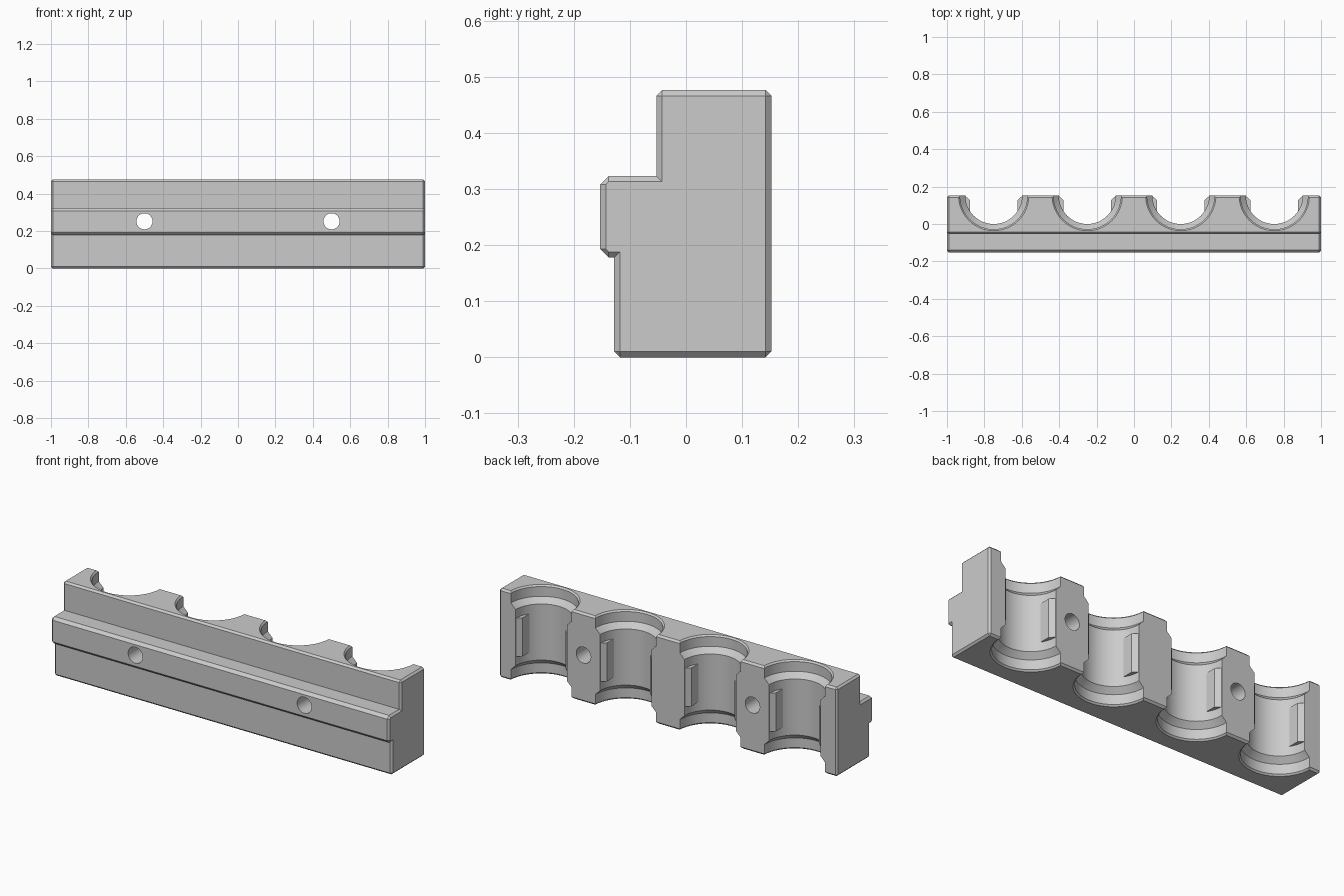
import bpy, bmesh, math

cube = bpy.data.objects.get("Cube")
if cube:
    bpy.data.objects.remove(cube)

grey = bpy.data.materials.new("plain grey")
grey.use_nodes = True
COLOUR = (0.6, 0.6, 0.6, 1)
grey.diffuse_color = COLOUR
grey.node_tree.nodes["Principled BSDF"].inputs["Base Color"].default_value = COLOUR

BACK, HEIGHT, EDGE = 0.152, 0.476, 0.01


def make_object(name, bm):
    bmesh.ops.recalc_face_normals(bm, faces=bm.faces)
    mesh = bpy.data.meshes.new(name)
    bm.to_mesh(mesh)
    bm.free()
    mesh.materials.append(grey)
    obj = bpy.data.objects.new(name, mesh)
    bpy.context.collection.objects.link(obj)
    return obj


def skin(bm, rings):
    """Join rings of points into a closed solid."""
    rows = [[bm.verts.new(p) for p in ring] for ring in rings]
    n = len(rows[0])
    for a, b in zip(rows, rows[1:]):
        for i in range(n):
            j = (i + 1) % n
            bm.faces.new((a[i], a[j], b[j], b[i]))
    bm.faces.new(rows[0])
    bm.faces.new(rows[-1])


def unit(a, b):
    d = (b[0] - a[0], b[1] - a[1])
    length = math.hypot(*d)
    return d[0] / length, d[1] / length


def section(corners, inset):
    """Chamfered, optionally inset, counterclockwise outline in (y, z)."""
    out = []
    for i, (y, z, chamfer) in enumerate(corners):
        before, after = corners[i - 1], corners[(i + 1) % len(corners)]
        d1, d2 = unit(before, (y, z)), unit((y, z), after)
        py = y - (d1[1] + d2[1]) * inset
        pz = z + (d1[0] + d2[0]) * inset
        c = max(chamfer - inset, 0)
        out += [(py - d1[0] * c, pz - d1[1] * c), (py + d2[0] * c, pz + d2[1] * c)]
    return out


# Stepped bar with chamfered edges and ends
corners = [(-0.128, 0, EDGE), (BACK, 0, EDGE), (BACK, HEIGHT, EDGE),
           (-0.053, HEIGHT, EDGE), (-0.053, 0.323, 0), (-0.153, 0.323, 0.015),
           (-0.153, 0.178, 0.015), (-0.128, 0.178, 0)]
bm = bmesh.new()
skin(bm, [[(x, y, z) for y, z in section(corners, inset)]
          for x, inset in ((-1, EDGE), (EDGE - 1, 0), (1 - EDGE, 0), (1, EDGE))])
bmesh.ops.remove_doubles(bm, verts=bm.verts, dist=1e-5)
bar = make_object("clamp_bar", bm)

# Cutter: four upright stepped bores and two cross holes
lower = [(0.20, -0.012), (0.18, 0.008), (0.18, 0.06), (0.152, 0.088)]
profile = lower + [(r, HEIGHT - z) for r, z in reversed(lower)]
bore_xs = (-0.75, -0.25, 0.25, 0.75)
SIDES = 64
turn = [2 * math.pi * i / SIDES for i in range(SIDES)]
bm = bmesh.new()
for x in bore_xs:
    skin(bm, [[(x + r * math.cos(a), BACK + r * math.sin(a), z) for a in turn]
              for r, z in profile])
for x in (-0.5, 0.5):
    skin(bm, [[(x + 0.043 * math.cos(a), y, 0.252 + 0.043 * math.sin(a)) for a in turn]
              for y in (-0.3, 0.3)])
cutter = make_object("bore_cutter", bm)
cutter.hide_render = True

cut = bar.modifiers.new("bores", "BOOLEAN")
cut.operation = "DIFFERENCE"
cut.solver = "EXACT"
cut.object = cutter
bpy.context.view_layer.objects.active = bar
bar.select_set(True)
bpy.ops.object.modifier_apply(modifier=cut.name)
bpy.data.objects.remove(cutter)
bpy.ops.object.select_all(action="DESELECT")
bar.select_set(True)
bpy.ops.object.shade_smooth_by_angle(angle=math.radians(25))

# Snap tabs on both walls of every bore
tab = [(0.128, 0.06), (0.128, 0.128), (0.152, 0.15), (0.17, 0.15), (0.17, 0.06)]
bm = bmesh.new()
for x in bore_xs:
    for side in (-1, 1):
        skin(bm, [[(x + side * u, y, z) for u, y in tab] for z in (0.135, 0.341)])
make_object("snap_tabs", bm)
